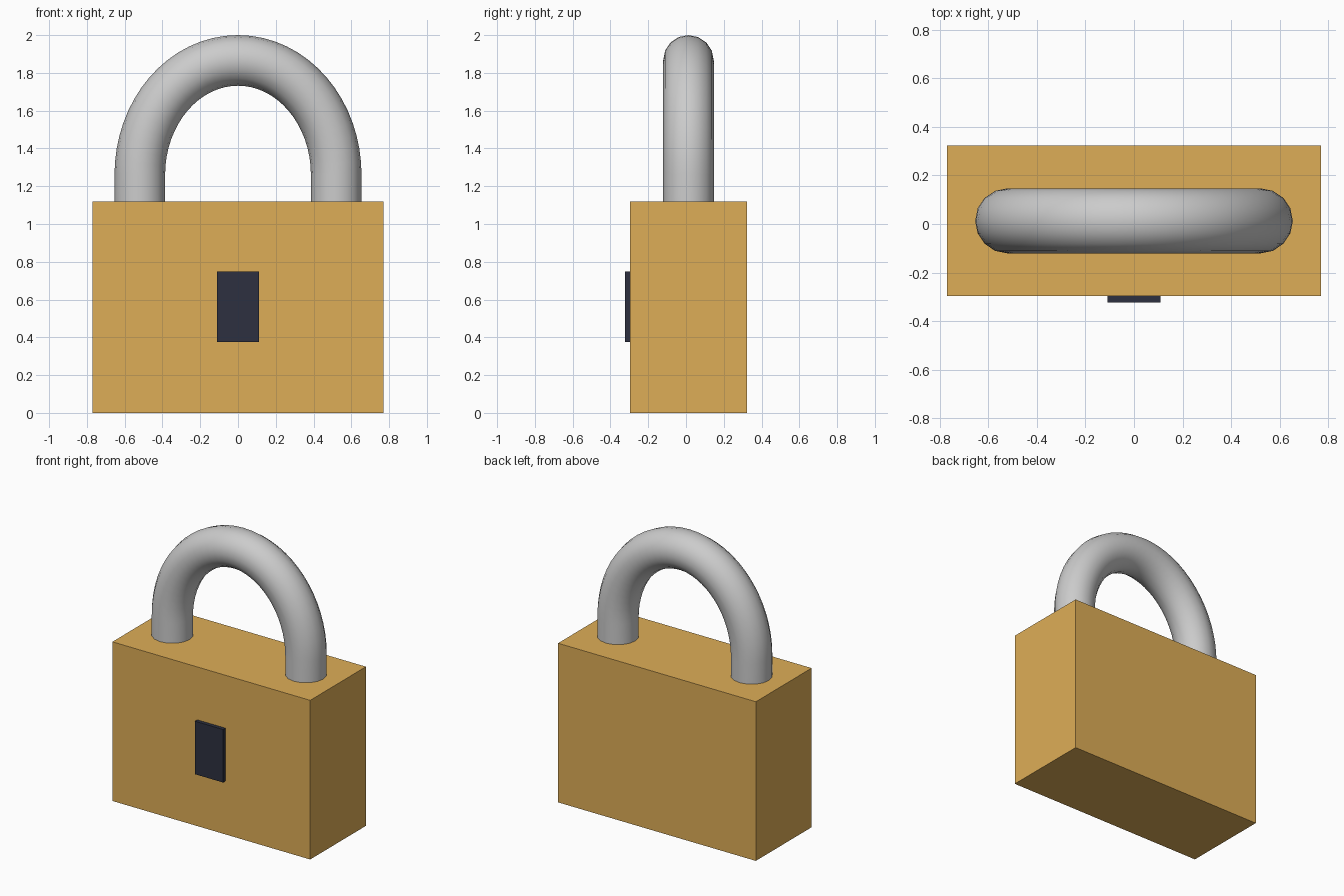
import bpy
from math import sin, cos, pi, radians

if "Cube" in bpy.data.objects:
    bpy.data.objects.remove(bpy.data.objects["Cube"])


def material(name, rgb):
    mat = bpy.data.materials.new(name)
    mat.diffuse_color = (*rgb, 1)
    mat.use_nodes = True
    mat.node_tree.nodes["Principled BSDF"].inputs["Base Color"].default_value = mat.diffuse_color
    return mat


def box(name, lo, hi, mat):
    centre = [(a + b) / 2 for a, b in zip(lo, hi)]
    bpy.ops.mesh.primitive_cube_add(size=1, location=centre)
    ob = bpy.context.object
    ob.name = name
    ob.scale = [b - a for a, b in zip(lo, hi)]
    bpy.ops.object.transform_apply(location=False, rotation=False, scale=True)
    ob.data.materials.append(mat)
    return ob


brass = material("brass", (0.73, 0.42, 0.095))
dark = material("dark", (0.026, 0.03, 0.051))

# Body block and the raised keyhole plate on its front
box("body", (-0.77, -0.297, 0), (0.77, 0.323, 1.12), brass)
box("keyhole", (-0.11, -0.323, 0.375), (0.11, -0.277, 0.748), dark)

# Shackle: round bar swept along two straight legs and an elliptical arch
half_width, spring, rise, radius = 0.52, 1.26, 0.606, 0.134
steps = 32
path = [(-half_width, 1.05)]
path += [(-half_width * cos(pi * i / steps), spring + rise * sin(pi * i / steps))
         for i in range(steps + 1)]
path += [(half_width, 1.05)]

curve = bpy.data.curves.new("shackle", 'CURVE')
curve.dimensions = '3D'
curve.bevel_depth = radius
curve.bevel_resolution = 6
curve.use_fill_caps = True
spline = curve.splines.new('POLY')
spline.points.add(len(path) - 1)
for point, (x, z) in zip(spline.points, path):
    point.co = (x, 0.013, z, 1)
shackle = bpy.data.objects.new("shackle", curve)
bpy.context.collection.objects.link(shackle)
bpy.ops.object.select_all(action='DESELECT')
shackle.select_set(True)
bpy.context.view_layer.objects.active = shackle
bpy.ops.object.convert(target='MESH')
bpy.ops.object.shade_smooth_by_angle(angle=radians(40))
bpy.context.object.name = "shackle"
